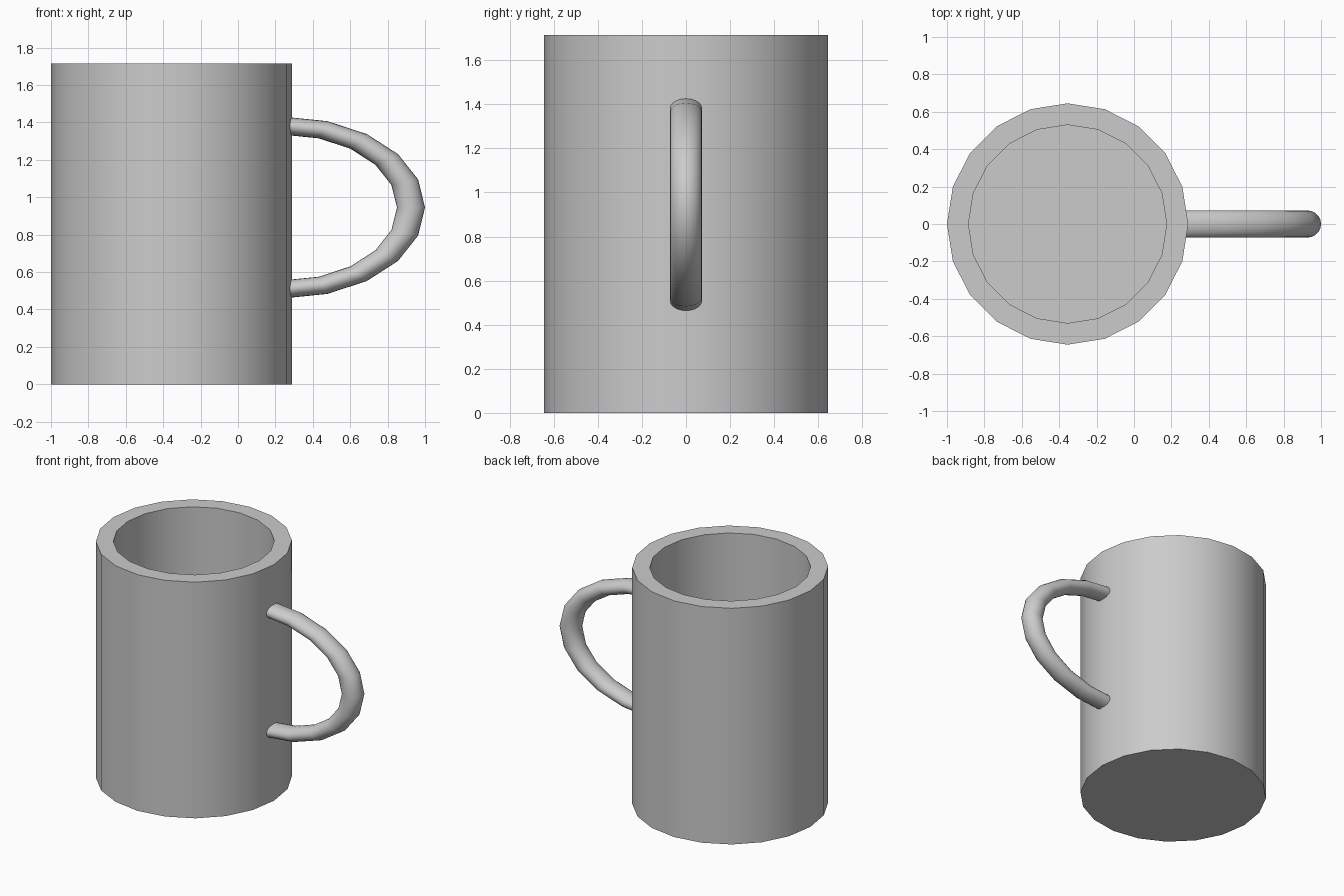
import bpy, bmesh
from math import cos, sin, pi

if "Cube" in bpy.data.objects:
    bpy.data.objects.remove(bpy.data.objects["Cube"])

SIDES = 20          # facets around the mug and around a full handle loop
MUG_X = -0.355      # mug axis


def ring(bm, count, point):
    return [bm.verts.new(point(2 * pi * i / count)) for i in range(count)]


def build(name, rings_spec, count):
    """Skin consecutive closed rings and cap both ends."""
    bm = bmesh.new()
    rings = [ring(bm, count, p) for p in rings_spec]
    for a, b in zip(rings, rings[1:]):
        for i in range(count):
            j = (i + 1) % count
            bm.faces.new((a[i], a[j], b[j], b[i]))
    bm.faces.new(rings[0])
    bm.faces.new(rings[-1])
    bmesh.ops.recalc_face_normals(bm, faces=bm.faces)
    mesh = bpy.data.meshes.new(name)
    bm.to_mesh(mesh)
    bm.free()
    obj = bpy.data.objects.new(name, mesh)
    bpy.context.collection.objects.link(obj)
    bpy.ops.object.select_all(action='DESELECT')
    obj.select_set(True)
    bpy.context.view_layer.objects.active = obj
    bpy.ops.object.shade_smooth_by_angle(angle=pi / 6)
    return obj


# Mug body: outer wall, flat rim, inner wall, floor
def mug_ring(r, z):
    return lambda t: (MUG_X + r * cos(t), r * sin(t), z)


profile = [(0.645, 0), (0.645, 1.715), (0.53, 1.715), (0.53, 0.115)]
build("mug_body", [mug_ring(r, z) for r, z in profile], SIDES)


# Handle: half of a vertically squashed torus, ends buried in the wall
def handle_ring(a):
    def point(t):
        d = 0.68 + 0.075 * cos(t)
        return (0.245 + d * cos(a), 0.073 * sin(t), 0.945 + 0.643 * d * sin(a))
    return point


angles = [-pi / 2 + 2 * pi * i / SIDES for i in range(SIDES // 2 + 1)]
build("handle", [handle_ring(a) for a in angles], 20)
